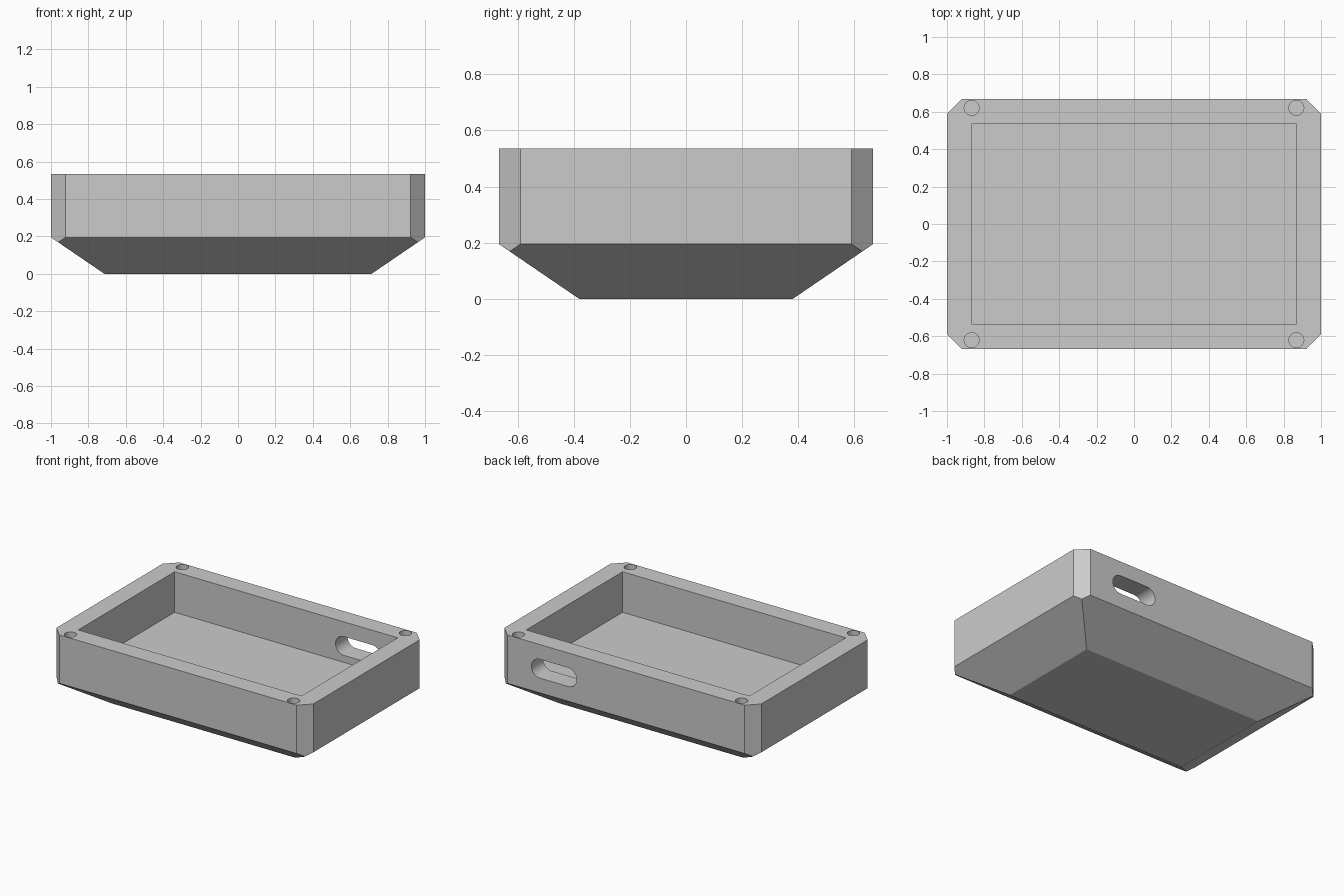
import bpy
import math

if "Cube" in bpy.data.objects:
    bpy.data.objects.remove(bpy.data.objects["Cube"], do_unlink=True)

HX, HY, TOP = 1.0, 0.667, 0.535        # outer half sizes and rim height
SHOULDER, FLARE, CHAMFER = 0.195, 0.286, 0.077
WALL, FLOOR = 0.132, 0.25

grey = bpy.data.materials.new("light grey")
grey.use_nodes = True
colour = (0.6, 0.6, 0.6, 1)
grey.diffuse_color = colour
grey.node_tree.nodes["Principled BSDF"].inputs["Base Color"].default_value = colour


def loft(name, rings):
    """Solid skinned through equal-length rings of points."""
    n = len(rings[0])
    verts = [p for ring in rings for p in ring]
    faces = [tuple(reversed(range(n))), tuple(range(len(verts) - n, len(verts)))]
    for r in range(len(rings) - 1):
        for i in range(n):
            a, b = r * n + i, r * n + (i + 1) % n
            faces.append((a, b, b + n, a + n))
    mesh = bpy.data.meshes.new(name)
    mesh.from_pydata(verts, [], faces)
    mesh.materials.append(grey)
    obj = bpy.data.objects.new(name, mesh)
    bpy.context.collection.objects.link(obj)
    return obj


def rect(hx, hy, z):
    return [(-hx, -hy, z), (hx, -hy, z), (hx, hy, z), (-hx, hy, z)]


def circle(x, y, r, z, n=32):
    return [(x + r * math.cos(math.tau * i / n), y + r * math.sin(math.tau * i / n), z)
            for i in range(n)]


def octagon(hx, hy, c, z):
    pts = []
    for sx, sy in ((-1, -1), (1, -1), (1, 1), (-1, 1)):
        pair = [(sx * hx, sy * (hy - c), z), (sx * (hx - c), sy * hy, z)]
        pts += pair if sx * sy > 0 else pair[::-1]
    return pts


def slot(cx, cz, length, r, y, n=16):
    """Rounded slot outline in the xz plane."""
    pts = []
    for side, start in ((1, -90), (-1, 90)):
        for i in range(n + 1):
            a = math.radians(start + 180 * i / n)
            pts.append((cx + side * (length / 2 - r) + r * math.cos(a), y,
                        cz + r * math.sin(a)))
    return pts


def combine(body, cutter, operation):
    cutter.hide_render = True
    mod = body.modifiers.new(operation, "BOOLEAN")
    mod.operation, mod.solver, mod.object = operation, "EXACT", cutter
    bpy.ops.object.select_all(action="DESELECT")
    bpy.context.view_layer.objects.active = body
    body.select_set(True)
    bpy.ops.object.modifier_apply(modifier=mod.name)
    bpy.data.objects.remove(cutter, do_unlink=True)


# Tray block with sloping underside
tray = loft("tray", [rect(HX - FLARE, HY - FLARE, 0),
                     rect(HX, HY, SHOULDER), rect(HX, HY, TOP)])

# Vertical corner chamfers
combine(tray, loft("corner_trim", [octagon(HX, HY, CHAMFER, -0.1),
                                   octagon(HX, HY, CHAMFER, TOP + 0.1)]), "INTERSECT")

# Open cavity
combine(tray, loft("cavity", [rect(HX - WALL, HY - WALL, FLOOR),
                              rect(HX - WALL, HY - WALL, TOP + 0.1)]), "DIFFERENCE")

# Screw holes in the rim
for sx in (-1, 1):
    for sy in (-1, 1):
        hole = [circle(sx * 0.868, sy * 0.621, 0.04, z) for z in (TOP - 0.2, TOP + 0.1)]
        combine(tray, loft("screw_hole", hole), "DIFFERENCE")

# Cable slot through the back wall
opening = [slot(0.56, 0.365, 0.352, 0.066, y) for y in (HY + 0.05, HY - WALL - 0.05)]
combine(tray, loft("cable_slot", opening), "DIFFERENCE")

# Smooth round walls, sharp edges kept
tray.select_set(True)
bpy.context.view_layer.objects.active = tray
bpy.ops.object.shade_smooth_by_angle(angle=math.radians(25))
